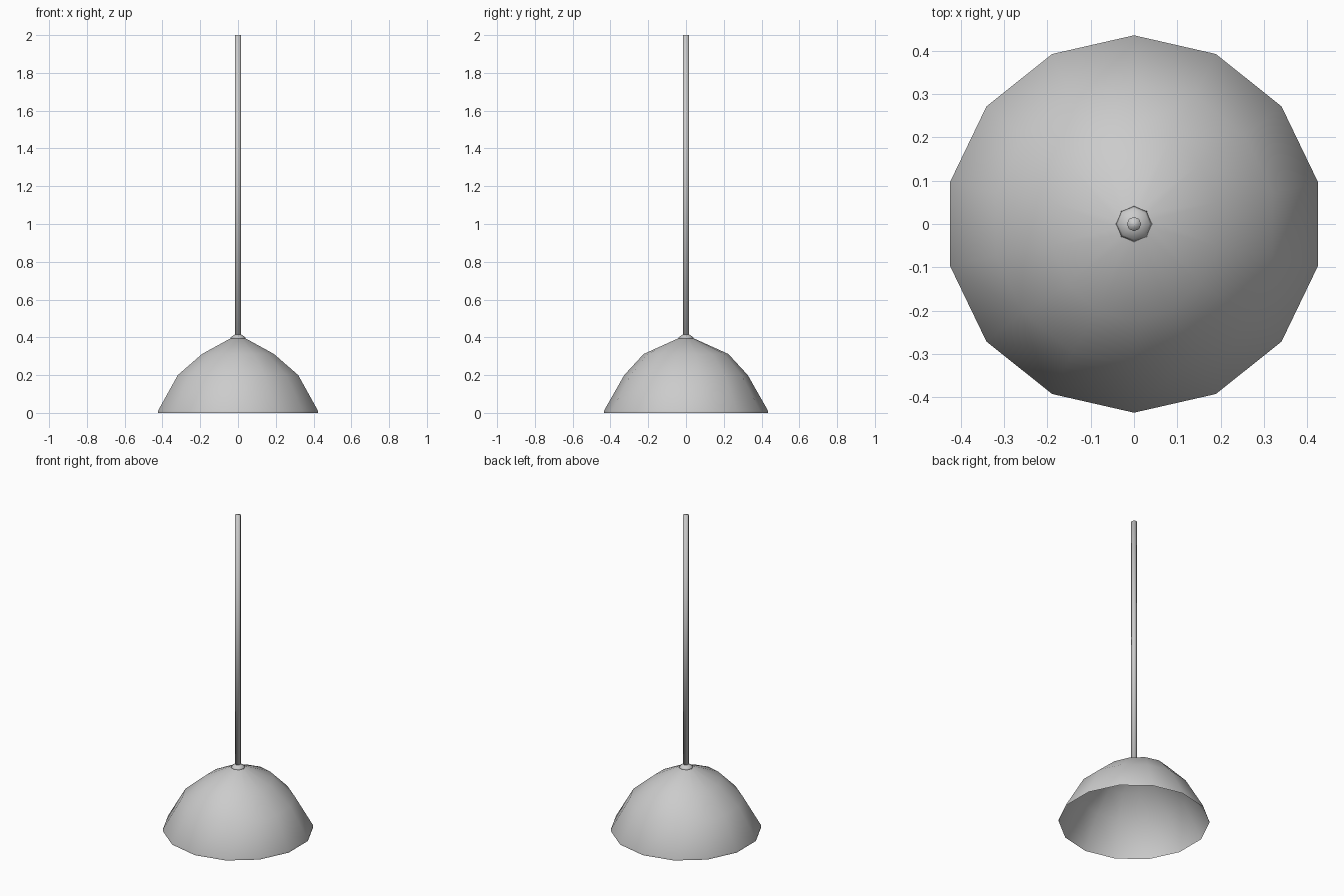
import bpy, bmesh
from math import sin, cos, pi, radians

if "Cube" in bpy.data.objects:
    bpy.data.objects.remove(bpy.data.objects["Cube"])


def ring(bm, sides, rx, ry, z):
    # ring of points with one corner on +y
    return [bm.verts.new((rx * sin(2 * pi * i / sides),
                          ry * cos(2 * pi * i / sides), z)) for i in range(sides)]


def turned(name, profile, sides, angle, open_base=False):
    # stack of rings with capped ends; profile holds (rx, ry, z) from the base up
    bm = bmesh.new()
    rings = [ring(bm, sides, *p) for p in profile]
    for a, b in zip(rings, rings[1:]):
        for i in range(sides):
            j = (i + 1) % sides
            bm.faces.new((a[j], a[i], b[i], b[j]))
    if not open_base:
        bm.faces.new(rings[0])
    bm.faces.new(rings[-1][::-1])
    mesh = bpy.data.meshes.new(name)
    bm.to_mesh(mesh)
    bm.free()
    obj = bpy.data.objects.new(name, mesh)
    bpy.context.collection.objects.link(obj)
    bpy.ops.object.select_all(action='DESELECT')
    obj.select_set(True)
    bpy.context.view_layer.objects.active = obj
    bpy.ops.object.shade_smooth_by_angle(angle=radians(angle))


# Hollow rubber cup, slightly oval at the shoulder
turned("cup", ((0.435, 0.435, 0.0), (0.435, 0.435, 0.01), (0.327, 0.327, 0.2),
               (0.195, 0.224, 0.312), (0.04, 0.04, 0.395)), 14, 60, open_base=True)

# Collar around the foot of the handle
turned("collar", ((0.043, 0.043, 0.392), (0.036, 0.036, 0.402),
                  (0.017, 0.017, 0.415)), 8, 180)

# Handle
turned("handle", ((0.0165, 0.0165, 0.39), (0.0165, 0.0165, 2.0)), 8, 180)
